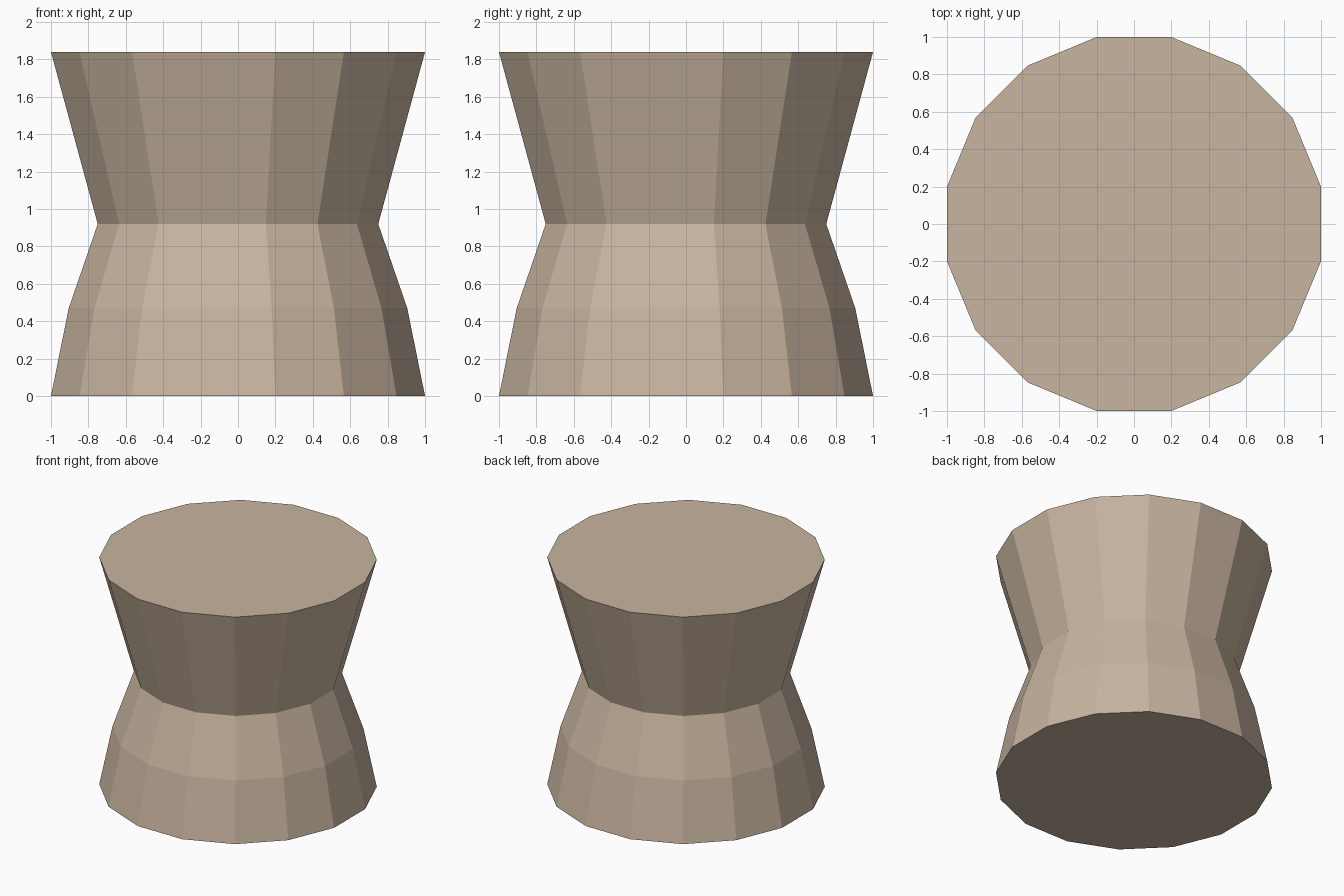
import bpy, bmesh, math

if "Cube" in bpy.data.objects:
    bpy.data.objects.remove(bpy.data.objects["Cube"])

SIDES = 16
# profile: (distance from axis to flat face, height)
PROFILE = [(1.0, 0.0), (0.905, 0.47), (0.75, 0.92), (1.0, 1.84)]

# stacked rings, turned half a step so flat faces point along x and y
bm = bmesh.new()
rings = []
for apothem, z in PROFILE:
    r = apothem / math.cos(math.pi / SIDES)
    angles = [(i + 0.5) * math.tau / SIDES for i in range(SIDES)]
    rings.append([bm.verts.new((r * math.cos(a), r * math.sin(a), z)) for a in angles])

# side walls
for low, high in zip(rings, rings[1:]):
    for i in range(SIDES):
        j = (i + 1) % SIDES
        bm.faces.new((low[i], low[j], high[j], high[i]))

# bottom and top caps
bm.faces.new(rings[0][::-1])
bm.faces.new(rings[-1])

mesh = bpy.data.meshes.new("waisted_stool")
bm.to_mesh(mesh)
bm.free()

# tan colour
tan = bpy.data.materials.new("tan")
tan.diffuse_color = (0.58, 0.46, 0.35, 1.0)
tan.use_nodes = True
tan.node_tree.nodes["Principled BSDF"].inputs["Base Color"].default_value = tan.diffuse_color
mesh.materials.append(tan)

stool = bpy.data.objects.new("waisted_stool", mesh)
bpy.context.collection.objects.link(stool)
